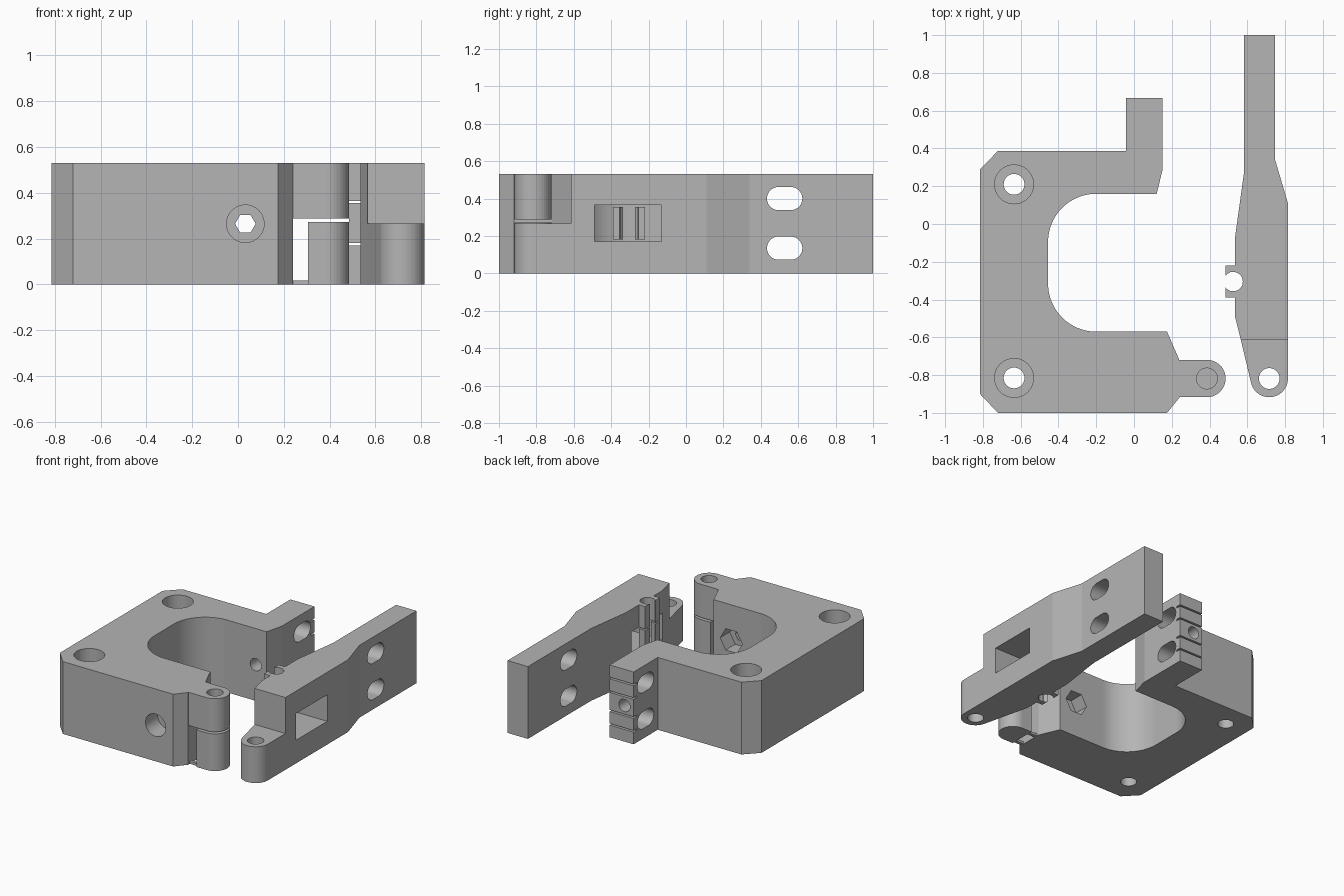
import bpy, bmesh
from math import pi, sin, cos
from mathutils import Matrix, Vector

default = bpy.data.objects.get("Cube")
if default:
    bpy.data.objects.remove(default, do_unlink=True)

H = 0.53      # overall height
MID = H / 2
grey = bpy.data.materials.new("plain grey")
grey.use_nodes = True
grey.diffuse_color = (0.46, 0.46, 0.46, 1)
grey.node_tree.nodes["Principled BSDF"].inputs["Base Color"].default_value = grey.diffuse_color

# Axis frames map a 2D profile (u, v) and a depth w into space
FRAMES = {
    "x": Matrix(((0, 0, 1), (1, 0, 0), (0, 1, 0))),
    "y": Matrix(((1, 0, 0), (0, 0, 1), (0, 1, 0))),
    "z": Matrix.Identity(3),
}


def arc(u, v, r, start, end, n=20):
    """Points along an arc, angles in degrees."""
    angles = [(start + (end - start) * i / n) * pi / 180 for i in range(n + 1)]
    return [(u + r * cos(a), v + r * sin(a)) for a in angles]


def circle(u, v, r, n=40):
    return arc(u, v, r, 0, 360, n)[:-1]


def rect(u0, u1, v0, v1):
    return [(u0, v0), (u1, v0), (u1, v1), (u0, v1)]


def prism(name, profile, low, high, axis="z"):
    """Extrude a closed profile along an axis."""
    bm = bmesh.new()
    frame = FRAMES[axis]
    face = bm.faces.new([bm.verts.new(frame @ Vector((u, v, low))) for u, v in profile])
    new = bmesh.ops.extrude_face_region(bm, geom=[face])["geom"]
    moved = [e for e in new if isinstance(e, bmesh.types.BMVert)]
    bmesh.ops.translate(bm, verts=moved, vec=frame @ Vector((0, 0, high - low)))
    bmesh.ops.recalc_face_normals(bm, faces=bm.faces)
    mesh = bpy.data.meshes.new(name)
    bm.to_mesh(mesh)
    bm.free()
    mesh.materials.append(grey)
    obj = bpy.data.objects.new(name, mesh)
    bpy.context.collection.objects.link(obj)
    return obj


def carve(target, cuts):
    """Subtract each prism in turn, then drop the cutters."""
    cutters = [prism("cutter", *cut) for cut in cuts]
    for cutter in cutters:
        cutter.hide_render = True
        mod = target.modifiers.new("cut", "BOOLEAN")
        mod.operation = "DIFFERENCE"
        mod.solver = "EXACT"
        mod.object = cutter
    bpy.context.view_layer.update()
    graph = bpy.context.evaluated_depsgraph_get()
    mesh = bpy.data.meshes.new_from_object(target.evaluated_get(graph))
    target.modifiers.clear()
    target.data = mesh
    for cutter in cutters:
        bpy.data.objects.remove(cutter, do_unlink=True)


# Long slots shared by the clamp tab and the lever
SLOT_HEIGHTS = (0.135, 0.4)


def slot(z, low, high):
    profile = arc(0.56, z, 0.062, -90, 90) + arc(0.495, z, 0.062, 90, 270)
    return (profile, low, high, "x")


# Main block with rounded bay and clamp tab
outline = [(-0.815, -0.9), (-0.72, -1), (0.175, -1), (0.24, -0.92), (0.24, -0.72), (0.175, -0.57)]
outline += arc(-0.2, -0.315, 0.255, 270, 180)
outline += arc(-0.2, -0.095, 0.255, 180, 90)
outline += [(0.12, 0.16), (0.152, 0.29), (0.152, 0.667), (-0.042, 0.667),
            (-0.042, 0.387), (-0.72, 0.387), (-0.815, 0.29)]
body = prism("main_block", outline, 0, H)
cuts = []
for y in (-0.815, 0.21):          # counterbored mounting holes
    cuts += [(circle(-0.635, y, 0.055), -0.1, 0.4),
             (circle(-0.635, y, 0.103), 0.33, 0.7)]
cuts += [                         # cross bolt: head recess, shaft, nut trap
    (circle(0.032, MID, 0.082), -1.1, -0.86, "y"),
    (circle(0.032, MID, 0.045, 6), -0.9, -0.6, "y"),
    (circle(0.032, MID, 0.09, 6), -0.68, -0.5, "y"),
    (circle(0.032, MID, 0.045), 0.1, 0.8, "y"),
]
cuts += [slot(z, -0.1, 0.2) for z in SLOT_HEIGHTS]
for z in (0.095, 0.195, 0.335, 0.435):    # thin grooves on the tab end
    cuts.append((rect(0.63, 0.7, z - 0.006, z + 0.006), -0.1, 0.2, "x"))
carve(body, cuts)

# Upper hinge knuckle, with a loose printed support beneath it
knuckle_end = arc(0.386, -0.818, 0.099, -90, 90)
upper = prism("upper_knuckle", knuckle_end + [(0.23, -0.719), (0.23, -0.917)], 0.287, H)
carve(upper, [(circle(0.386, -0.818, 0.055), 0.2, 0.6)])
prism("knuckle_support", knuckle_end + [(0.305, -0.719), (0.305, -0.917)], 0, 0.272)
for y in (-0.89, -0.75):
    prism("support_tie", rect(0.235, 0.31, y - 0.012, y + 0.012), 0, 0.018)

# Lever with hinge end and gripping claws
outline = [(0.582, 1), (0.747, 1), (0.747, 0.34), (0.815, 0.11)]
outline += arc(0.716, -0.818, 0.099, 0, -168)
outline += [(0.566, -0.615), (0.535, -0.49), (0.535, -0.39), (0.485, -0.39),
            (0.485, -0.22), (0.535, -0.22), (0.535, -0.07), (0.582, 0.27)]
lever = prism("lever", outline, 0, H)
cuts = [
    (rect(0.5, 0.9, -1.1, -0.615), 0.266, 0.7),           # hinge step
    (circle(0.716, -0.818, 0.055), -0.1, 0.4),            # hinge hole
    (rect(0.4, 0.53, -0.335, -0.275), -0.1, 0.7),         # claw mouth
    (rect(0.507, 0.53, -0.355, -0.255), -0.1, 0.7),       # claw lips
    (circle(0.525, -0.305, 0.051), -0.1, 0.7),            # claw bore
    (rect(-0.49, -0.13, 0.17, 0.365), 0.534, 0.9, "x"),   # side window
]
for z in (0.175, 0.36):           # slits that part the claws
    cuts.append((rect(-0.45, -0.17, z - 0.005, z + 0.005), 0.4, 0.6, "x"))
cuts += [slot(z, 0.4, 0.9) for z in SLOT_HEIGHTS]
carve(lever, cuts)
